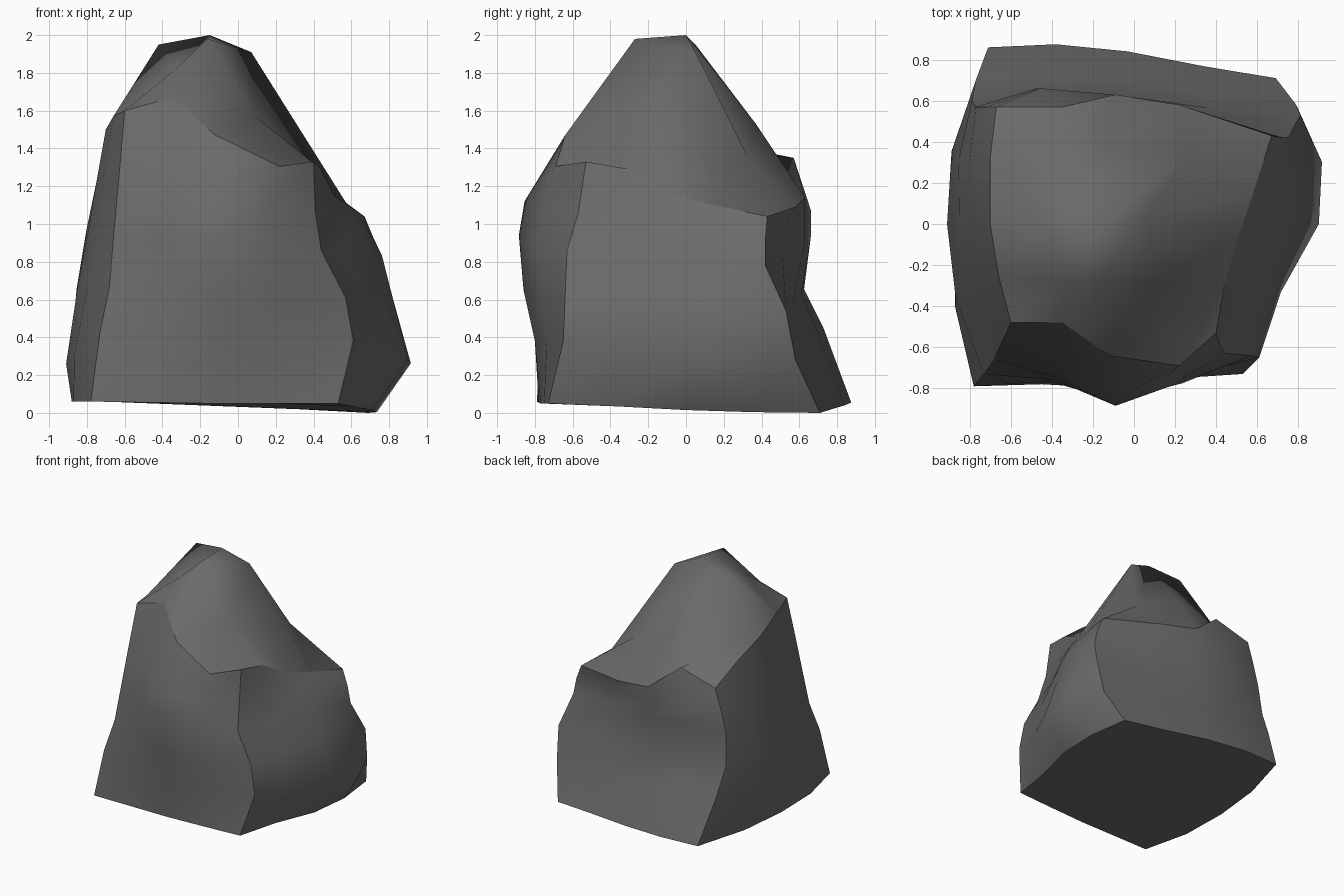
import bpy, bmesh
from mathutils import Vector as V

if "Cube" in bpy.data.objects:
    bpy.data.objects.remove(bpy.data.objects["Cube"])

# Vertical profiles, bottom to just under the shoulder, round from the front left
corners = [
    [(-.78, -.79, .06), (-.73, -.73, .43), (-.68, -.66, .67), (-.66, -.61, .92), (-.63, -.55, 1.25)],
    [(.53, -.73, .05), (.61, -.65, .38), (.57, -.64, .61), (.44, -.63, .86), (.41, -.57, 1.06)],
    [(.69, .71, .0), (.79, .58, .28), (.81, .53, .54), (.75, .42, .78), (.72, .42, .92)],
    [(-.71, .86, .06), (-.77, .70, .42), (-.79, .60, .65), (-.77, .57, .92), (-.72, .57, 1.1)],
]
middles = [
    [(-.12, -.77, .05), (-.10, -.80, .38), (-.09, -.86, .65), (-.09, -.885, .94), (-.10, -.855, 1.12)],
    [(.71, .0, .015), (.90, .0, .28), (.77, .0, .64), (.70, -.02, .86), (.61, -.04, 1.02)],
    [(-.03, .84, .04), (-.10, .70, .42), (-.10, .61, .63), (-.10, .63, .90), (-.10, .63, 1.03)],
    [(-.88, .0, .06), (-.91, .0, .26), (-.85, .0, .66), (-.79, .0, .98), (-.75, .0, 1.22)],
]
# How rounded each side is, before and after its middle
roundness = [(0, .12), (-.2, .35), (-.1, .45), (.3, .3)]
# Shoulder line where the sides meet the peak
shoulder = [
    (-.60, -.48, 1.60), (-.35, -.48, 1.67), (-.12, -.64, 1.47), (.22, -.69, 1.305),
    (.40, -.53, 1.33), (.44, -.30, 1.29), (.51, -.06, 1.15), (.58, .15, 1.10),
    (.67, .43, 1.04), (.22, .58, 1.09), (-.09, .63, 1.14), (-.35, .57, 1.35),
    (-.67, .57, 1.26), (-.70, .32, 1.40), (-.70, .0, 1.50), (-.66, -.25, 1.57),
]
# Inner points of the peak, front row to back row
peak = [
    [(-.33, -.28, 1.82), (-.16, -.27, 1.98), (.09, -.29, 1.57)],
    [(-.42, .05, 1.95), (-.15, .0, 2.0), (.07, .05, 1.91)],
    [(-.38, .48, 1.36), (-.12, .37, 1.53), (.25, .33, 1.35)],
]

bm = bmesh.new()


def ring(level):
    """Sixteen points round the rock; quarter points follow the roundness."""
    pts = []
    for s in range(4):
        a, m, c = (V(p[level]) for p in (corners[s], middles[s], corners[(s + 1) % 4]))
        bulge = m - (a + c) / 2
        k1, k2 = roundness[s]
        pts += [a, (a + m) / 2 + bulge * k1, m, (m + c) / 2 + bulge * k2]
    return [bm.verts.new(p) for p in pts]


rings = [ring(i) for i in range(5)] + [[bm.verts.new(p) for p in shoulder]]

# Sides and flat base
for lo, hi in zip(rings, rings[1:]):
    for i in range(16):
        j = (i + 1) % 16
        bm.faces.new((lo[i], lo[j], hi[j], hi[i]))
bm.faces.new(rings[0][::-1])

# Peak, a 5 x 5 grid whose border is the shoulder line
top = rings[-1]
grid = [top[0:5]]
for r in range(3):
    grid.append([top[15 - r]] + [bm.verts.new(p) for p in peak[r]] + [top[5 + r]])
grid.append(top[8:13][::-1])
for r in range(4):
    for c in range(4):
        bm.faces.new((grid[r][c], grid[r][c + 1], grid[r + 1][c + 1], grid[r + 1][c]))

# Smooth faces with crisp edges between the six sides
for f in bm.faces:
    f.smooth = True
crisp = [(r[i], r[(i + 1) % 16]) for r in (rings[0], top) for i in range(16)]
crisp += [(lo[i], hi[i]) for lo, hi in zip(rings, rings[1:]) for i in (0, 4, 8, 12)]
for a, b in crisp:
    bm.edges.get((a, b)).smooth = False

bmesh.ops.recalc_face_normals(bm, faces=bm.faces)
mesh = bpy.data.meshes.new("rock")
bm.to_mesh(mesh)
bm.free()

# Dark grey stone
stone = bpy.data.materials.new("dark_stone")
stone.diffuse_color = (.145, .145, .145, 1)
stone.use_nodes = True
stone.node_tree.nodes["Principled BSDF"].inputs["Base Color"].default_value = stone.diffuse_color
mesh.materials.append(stone)
bpy.context.collection.objects.link(bpy.data.objects.new("rock", mesh))
